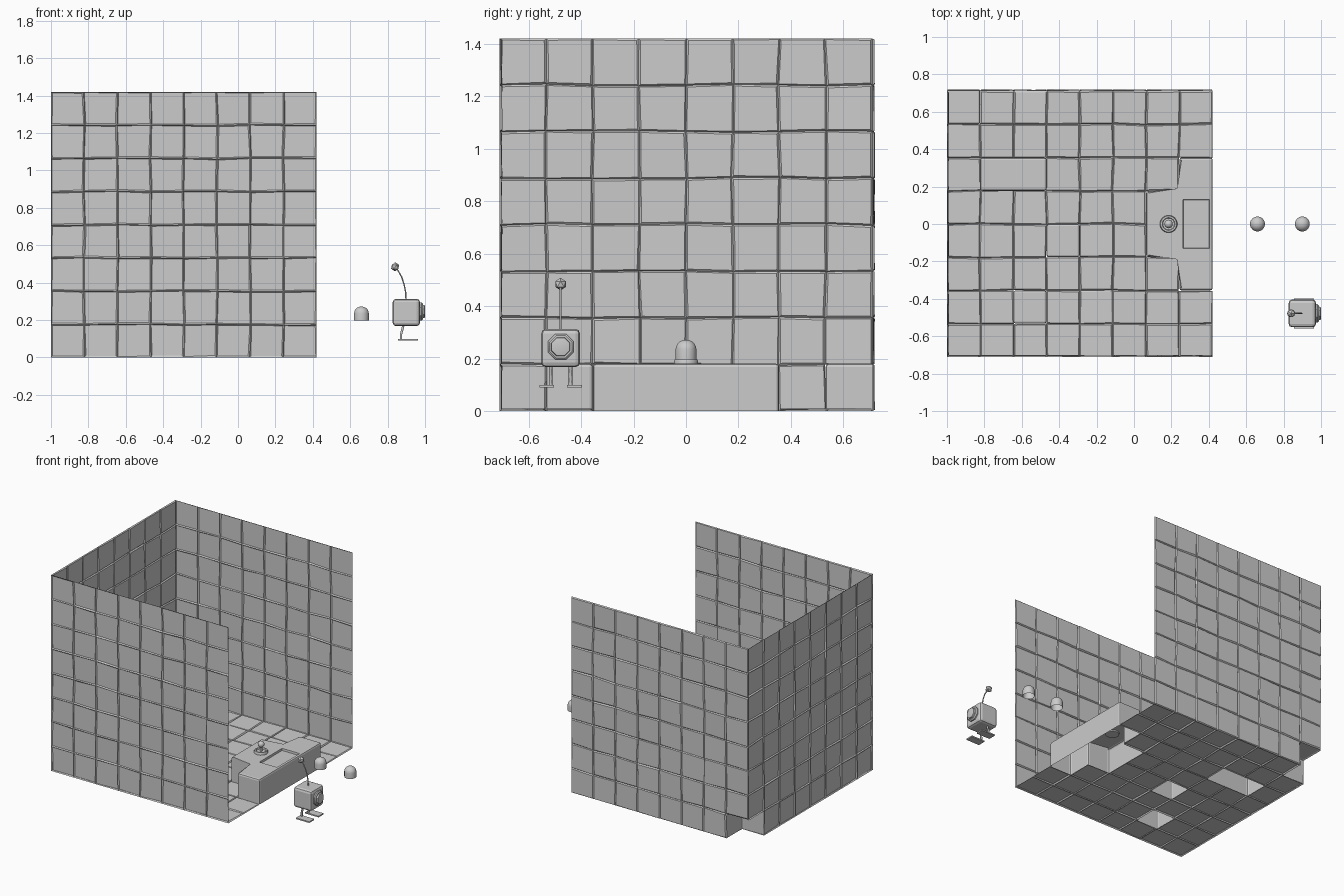
import bpy, bmesh, math, random
from mathutils import Vector

if "Cube" in bpy.data.objects:
    bpy.data.objects.remove(bpy.data.objects["Cube"])

random.seed(4)
N, T = 8, 1.42 / 8            # tiles per side, tile size
X0, Y0 = -1.0, -0.71          # room corner


def make(name, bm, smooth=None):
    me = bpy.data.meshes.new(name)
    bm.to_mesh(me)
    bm.free()
    ob = bpy.data.objects.new(name, me)
    bpy.context.collection.objects.link(ob)
    if smooth:
        bpy.context.view_layer.objects.active = ob
        bpy.ops.object.select_all(action='DESELECT')
        ob.select_set(True)
        bpy.ops.object.shade_smooth_by_angle(angle=math.radians(smooth))
    return ob


def tile_sheet(name, origin, u, v, skip=()):
    """Single-skin wall of slightly uneven, pillowed tiles."""
    o, u, v = Vector(origin), Vector(u), Vector(v)
    n = u.cross(v)
    bm = bmesh.new()

    def jit(k, a):
        return 0 if k in (0, N) else random.uniform(-a, a)
    grid = [[bm.verts.new(o + u * (i * T + jit(i, .004)) + v * (j * T + jit(j, .004)))
             for j in range(N + 1)] for i in range(N + 1)]
    for i in range(N):
        for j in range(N):
            if (i, j) in skip:
                continue
            rim = [grid[i][j], grid[i + 1][j], grid[i + 1][j + 1], grid[i][j + 1]]
            mid = sum((w.co for w in rim), Vector()) / 4
            top = [bm.verts.new(mid + (w.co - mid) * random.uniform(.91, .96)
                                + n * random.uniform(.004, .010)) for w in rim]
            bm.faces.new(top)
            for k in range(4):
                m = (k + 1) % 4
                bm.faces.new((rim[k], rim[m], top[m], top[k]))
    make(name, bm)


def block(name, cells, open_sides=(), pocket=None):
    """Raised floor block from a grid outline, open underneath."""
    bm = bmesh.new()
    pts = [(X0 + i * T, Y0 + j * T) for i, j in cells]
    lo = [bm.verts.new((x, y, 0)) for x, y in pts]
    hi = [bm.verts.new((x, y, T + .003)) for x, y in pts]
    bm.faces.new(hi)
    for k in range(len(pts)):
        if k not in open_sides:
            m = (k + 1) % len(pts)
            bm.faces.new((lo[k], lo[m], hi[m], hi[k]))
    bmesh.ops.bevel(bm, geom=[e for e in bm.edges if len(e.link_faces) == 2],
                    offset=.012, segments=2, profile=.5, affect='EDGES')
    if pocket:
        x1, x2, y1, y2 = pocket
        for co, no in (((x1, 0, 0), (1, 0, 0)), ((x2, 0, 0), (1, 0, 0)),
                       ((0, y1, 0), (0, 1, 0)), ((0, y2, 0), (0, 1, 0))):
            tops = [f for f in bm.faces if f.normal.z > .99]
            geom = list({g for f in tops for g in [f, *f.edges, *f.verts]})
            bmesh.ops.bisect_plane(bm, geom=geom, plane_co=co, plane_no=no)
            bm.normal_update()
        c = Vector(((x1 + x2) / 2, (y1 + y2) / 2, T + .003))
        f = min(bm.faces, key=lambda q: (q.calc_center_median() - c).length)
        bmesh.ops.inset_region(bm, faces=[f], thickness=.002, depth=-.015)
    make(name, bm)


def box(name, lo, hi, bevel=0.0):
    lo, hi = Vector(lo), Vector(hi)
    bm = bmesh.new()
    bmesh.ops.create_cube(bm, size=1)
    for w in bm.verts:
        w.co = (lo + hi) / 2 + Vector([a * b for a, b in zip(w.co, hi - lo)])
    if bevel:
        bmesh.ops.bevel(bm, geom=bm.edges[:], offset=bevel, segments=2,
                        profile=.5, affect='EDGES')
    make(name, bm)


def lathe(name, profile, at, axis='Z', sides=20):
    """Revolve (radius, height) pairs about z or x."""
    bm = bmesh.new()
    prev = None
    for r, h in profile:
        ring = []
        for k in range(sides):
            a = 2 * math.pi * (k + .5) / sides
            p = (r * math.cos(a), r * math.sin(a), h)
            if axis == 'X':
                p = (h, p[0], p[1])
            ring.append(bm.verts.new(Vector(p) + Vector(at)))
        if prev:
            for k in range(sides):
                m = (k + 1) % sides
                bm.faces.new((prev[k], prev[m], ring[m], ring[k]))
        prev = ring
    bmesh.ops.remove_doubles(bm, verts=bm.verts[:], dist=1e-5)
    make(name, bm, 35)


def ball(name, at, r, sub=2):
    bm = bmesh.new()
    bmesh.ops.create_icosphere(bm, subdivisions=sub, radius=r)
    bmesh.ops.translate(bm, verts=bm.verts[:], vec=at)
    make(name, bm, 35 if sub > 1 else None)


def tube(name, pts, r):
    cu = bpy.data.curves.new(name, 'CURVE')
    cu.dimensions, cu.bevel_depth, cu.bevel_resolution, cu.use_fill_caps = '3D', r, 1, True
    sp = cu.splines.new('POLY')
    sp.points.add(len(pts) - 1)
    for p, co in zip(sp.points, pts):
        p.co = (*co, 1)
    bpy.context.collection.objects.link(bpy.data.objects.new(name, cu))


# room: floor and three walls, leaving out tiles where blocks rise
raised = {(0, 7), (1, 5), (2, 5), (3, 3), (2, 1), (6, 3), (6, 4),
          (7, 2), (7, 3), (7, 4), (7, 5)}
tile_sheet("floor", (X0, Y0, 0), (1, 0, 0), (0, 1, 0), raised)
tile_sheet("left_wall", (X0, Y0, 0), (0, 1, 0), (0, 0, 1), {(7, 0)})
tile_sheet("back_wall", (X0 + 1.42, -Y0, 0), (-1, 0, 0), (0, 0, 1), {(7, 0)})
# front wall turned to face into the room
tile_sheet("front_wall", (X0, Y0, 0), (0, 0, 1), (1, 0, 0))

# raised floor blocks
block("corner_block", [(0, 7), (1, 7), (1, 8), (0, 8)], open_sides=(2, 3))
block("long_block", [(1, 5), (3, 5), (3, 6), (1, 6)])
block("middle_block", [(3, 3), (4, 3), (4, 4), (3, 4)])
block("small_block", [(2, 1), (3, 1), (3, 2), (2, 2)])
block("ledge_block", [(7, 2), (8, 2), (8, 6), (7, 6), (7, 5), (6, 5), (6, 3), (7, 3)],
      pocket=(.262, .403, -.13, .13))

# control knob on the ledge
lathe("knob_base", [(0, .172), (.045, .172), (.047, .19), (.043, .198), (.034, .198),
                    (.031, .19), (0, .19)], (.185, 0, 0))
tube("knob_stem", [(.185, 0, .185), (.185, 0, .23)], .009)
ball("knob_ball", (.185, 0, .24), .023)

# two hollow domed caps
dome = [(.04, .197), (.04, .235)] + [
    (.04 * math.cos(a), .235 + .037 * math.sin(a))
    for a in [math.pi / 2 * k / 5 for k in range(1, 6)]]
for i, x in enumerate((.66, .90)):
    lathe(f"domed_cap_{i}", dome, (x, 0, 0))

# little robot
YC = -.478
box("robot_body", (.827, YC - .074, .167), (.973, YC + .074, .313), .018)
lathe("robot_eye", [(.053, .965), (.053, .982), (.046, .988), (.039, .988),
                    (.037, .998), (.028, 1.0), (0, 1.0)], (0, YC, .245), 'X', 8)
antenna = [(.898, YC, .31), (.896, YC, .35), (.888, YC, .39),
           (.875, YC, .43), (.858, YC, .46), (.842, YC, .482)]
tube("robot_antenna", antenna, .004)
ball("antenna_ball", (.84, YC, .484), .024, 1)
for side, s in (("left", 1), ("right", -1)):
    y = YC + s * .038
    tube(f"{side}_leg", [(.884, y, .17), (.872, y, .125), (.872, y, .095)], .007)
    yf = YC + s * .053
    box(f"{side}_foot", (.856, yf - .028, .09), (.963, yf + .028, .099))
